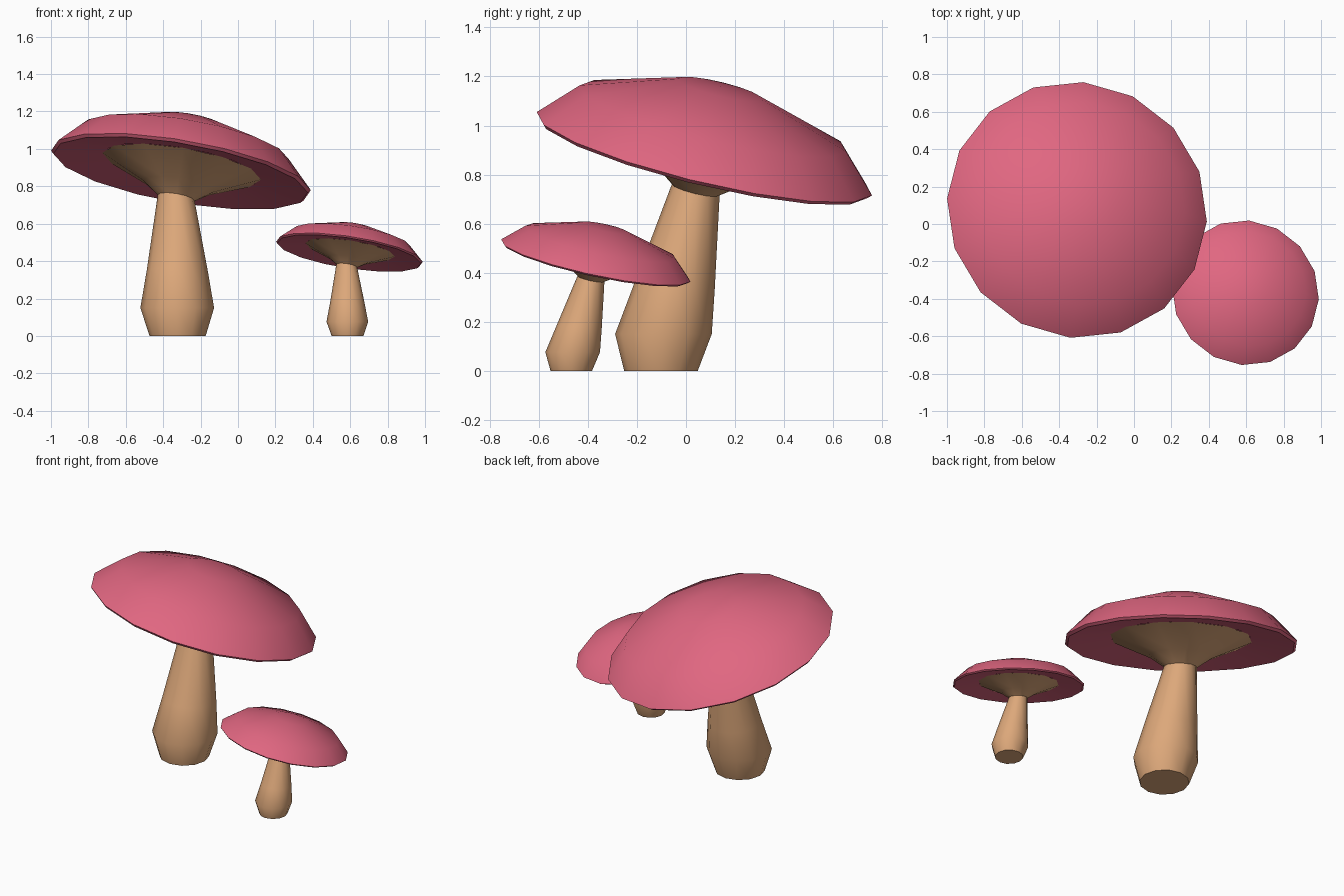
import bpy, math
from mathutils import Vector

if "Cube" in bpy.data.objects:
    bpy.data.objects.remove(bpy.data.objects["Cube"])

def material(name, rgb):
    m = bpy.data.materials.new(name)
    m.diffuse_color = (*rgb, 1)
    m.use_nodes = True
    m.node_tree.nodes["Principled BSDF"].inputs["Base Color"].default_value = m.diffuse_color
    return m

PINK = material("cap pink", (0.75, 0.135, 0.22))
TAN = material("stem tan", (0.72, 0.39, 0.195))

UP = Vector((0, 0, 1))
TILT = Vector((0.173, 0.24, 1)).normalized()    # cap axis
RIM = Vector((-0.305, 0.075, 0.885))            # centre of the cap rim

def ring(centre, radius, axis, sides, phase):
    rot = UP.rotation_difference(axis)
    pts = []
    for i in range(sides):
        a = phase + math.tau * i / sides
        pts.append(centre + rot @ Vector((radius * math.cos(a), radius * math.sin(a), 0)))
    return pts

def loft(name, rings, sides, mat, phase=0.0, apex=None, cap_end=False):
    """Skin a list of (centre, radius, axis) rings, listed from top to bottom."""
    verts, faces = [], []
    for c, r, ax in rings:
        verts += ring(c, r, ax, sides, phase)
    for k in range(len(rings) - 1):
        for i in range(sides):
            j = (i + 1) % sides
            a, b = k * sides, (k + 1) * sides
            faces.append((a + i, b + i, b + j, a + j))
    if apex is not None:
        verts.append(apex)
        faces += [(len(verts) - 1, i, (i + 1) % sides) for i in range(sides)]
    if cap_end:
        base = (len(rings) - 1) * sides
        faces.append([base + i for i in reversed(range(sides))])
    me = bpy.data.meshes.new(name)
    me.from_pydata([tuple(v) for v in verts], [], faces)
    me.materials.append(mat)
    me.shade_smooth()
    me.set_sharp_from_angle(angle=math.radians(50))
    ob = bpy.data.objects.new(name, me)
    bpy.context.collection.objects.link(ob)
    return ob

def on_axis(radius, height):
    return (RIM + TILT * height, radius, TILT)

# cap: dome, rim lip and hollow underside
cap_rings = [on_axis(r, h) for r, h in
             [(0.175, 0.275), (0.56, 0.15), (0.705, 0.0), (0.69, -0.015), (0.42, 0.025)]]
cap = loft("large_cap", cap_rings, 16, PINK, math.radians(-4), RIM + TILT * 0.285)

# stem: gill flare under the cap, narrow neck, leaning shaft, bulbous foot
stem_rings = [on_axis(0.43, 0.023), on_axis(0.19, -0.088), on_axis(0.1, -0.153),
              (Vector((-0.325, -0.045, 0.35)), 0.163, Vector((0, 0.1, 1)).normalized()),
              (Vector((-0.325, -0.092, 0.15)), 0.197, UP),
              (Vector((-0.323, -0.102, 0.0)), 0.15, UP)]
stem = loft("large_stem", stem_rings, 12, TAN, cap_end=True)

# small mushroom: a squatter copy in front on the right
for src, name in ((cap, "small_cap"), (stem, "small_stem")):
    ob = bpy.data.objects.new(name, src.data)
    ob.scale = (0.565, 0.565, 0.508)
    ob.location = (0.768, -0.41, 0)
    bpy.context.collection.objects.link(ob)
